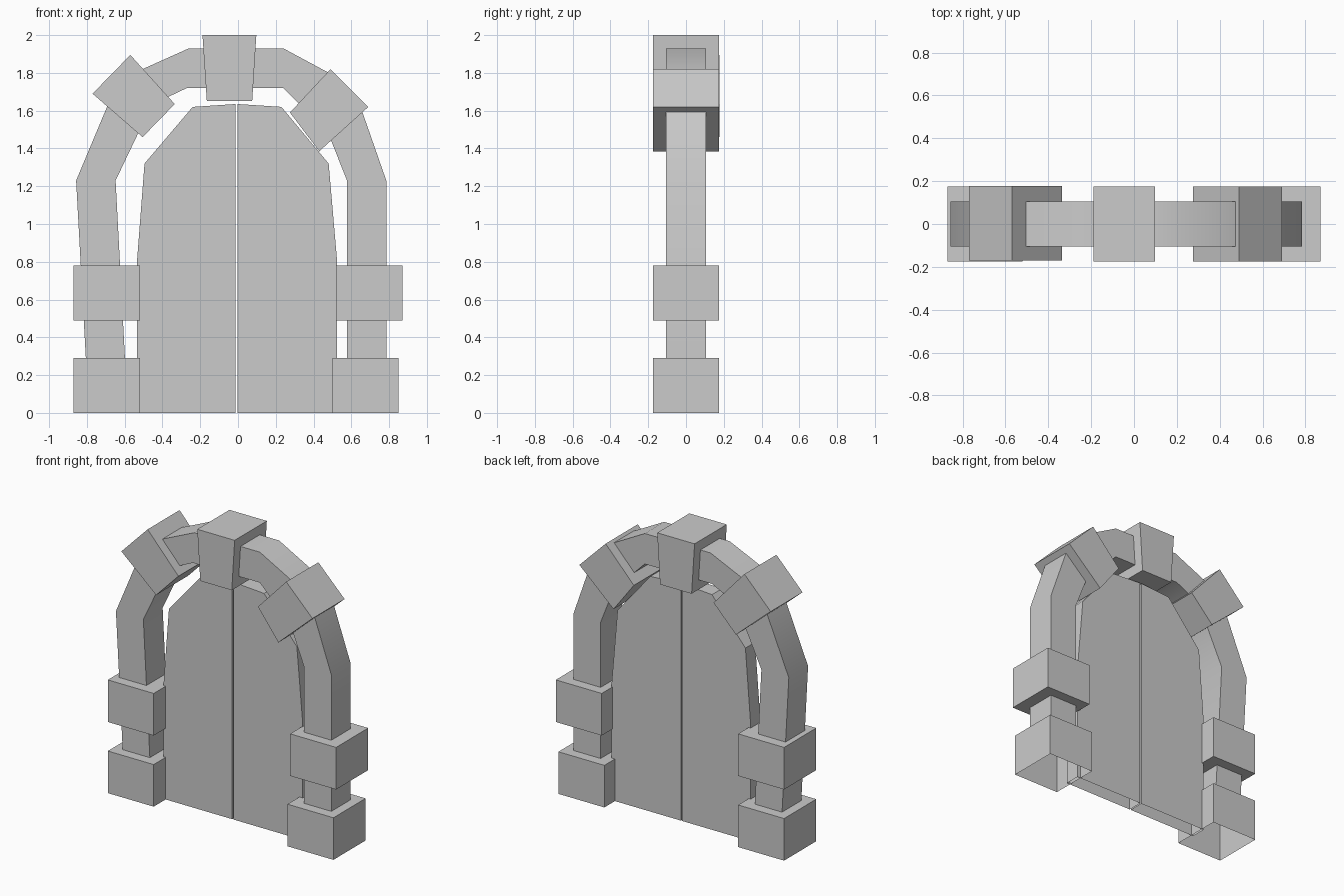
import bpy, bmesh, math

if "Cube" in bpy.data.objects:
    bpy.data.objects.remove(bpy.data.objects["Cube"])


def make_object(name, bm, smooth=False):
    bmesh.ops.recalc_face_normals(bm, faces=bm.faces)
    mesh = bpy.data.meshes.new(name)
    bm.to_mesh(mesh)
    bm.free()
    obj = bpy.data.objects.new(name, mesh)
    bpy.context.collection.objects.link(obj)
    if smooth:
        mesh.shade_smooth()
        mesh.set_sharp_from_angle(angle=math.radians(35))
    return obj


def slab(name, profile, y0, y1, open_bottom=False):
    """Extrude an x-z outline along y; optionally leave out faces on the ground."""
    bm = bmesh.new()
    face = bm.faces.new([bm.verts.new((x, y0, z)) for x, z in profile])
    new = bmesh.ops.extrude_face_region(bm, geom=[face])["geom"]
    for v in new:
        if isinstance(v, bmesh.types.BMVert):
            v.co.y = y1
    bmesh.ops.recalc_face_normals(bm, faces=bm.faces)
    if open_bottom:
        ground = [f for f in bm.faces if all(v.co.z < 1e-4 for v in f.verts)]
        bmesh.ops.delete(bm, geom=ground, context='FACES')
    return make_object(name, bm)


def rect(x0, x1, z0, z1):
    return [(x0, z0), (x1, z0), (x1, z1), (x0, z1)]


def beam(name, outer, inner, y=0.105):
    """Square-section beam swept through matching outer and inner points."""
    bm = bmesh.new()
    rings = [[bm.verts.new(c) for c in ((a, -y, b), (c, -y, d), (c, y, d), (a, y, b))]
             for (a, b), (c, d) in zip(outer, inner)]
    for r, s in zip(rings, rings[1:]):
        for i in range(4):
            j = (i + 1) % 4
            bm.faces.new((r[i], r[j], s[j], s[i]))
    return make_object(name, bm, smooth=True)


D = 0.175  # half depth of the stone blocks

# Base blocks, hollow underneath
slab("base_block_left", rect(-0.87, -0.52, 0, 0.29), -D, D, True)
slab("base_block_right", rect(0.50, 0.85, 0, 0.29), -D, D, True)

# Blocks halfway up the posts
slab("post_block_left", rect(-0.87, -0.52, 0.49, 0.78), -D, D)
slab("post_block_right", rect(0.52, 0.87, 0.49, 0.78), -D, D)

# Tilted shoulder blocks
slab("shoulder_block_left",
     [(-0.77, 1.69), (-0.505, 1.46), (-0.335, 1.635), (-0.57, 1.895)], -D + 0.005, D + 0.003)
slab("shoulder_block_right",
     [(0.275, 1.59), (0.43, 1.385), (0.69, 1.62), (0.49, 1.82)], -D, D)

# Keystone
slab("keystone", [(-0.165, 1.65), (0.075, 1.65), (0.097, 2.0), (-0.188, 2.0)], -D, D)

# Posts that bend in towards the shoulders
beam("post_left", [(-0.805, 0.28), (-0.857, 1.23), (-0.66, 1.70)],
     [(-0.598, 0.28), (-0.648, 1.23), (-0.50, 1.54)])
beam("post_right", [(0.785, 0.28), (0.785, 1.23), (0.635, 1.66)],
     [(0.577, 0.28), (0.577, 1.23), (0.47, 1.50)])

# Arch pieces between shoulders and keystone
beam("arch_left", [(-0.55, 1.80), (-0.26, 1.93), (-0.15, 1.93)],
     [(-0.45, 1.635), (-0.27, 1.72), (-0.13, 1.72)])
beam("arch_right", [(0.50, 1.79), (0.24, 1.93), (0.06, 1.93)],
     [(0.36, 1.60), (0.24, 1.72), (0.05, 1.72)])

# Two door leaves with a narrow gap, open underneath
slab("door_left", [(-0.535, 0), (-0.013, 0), (-0.013, 1.635), (-0.24, 1.62),
                   (-0.495, 1.32), (-0.535, 0.80)], -0.045, 0.06, True)
slab("door_right", [(-0.002, 0), (0.525, 0), (0.525, 0.80), (0.48, 1.32),
                    (0.23, 1.62), (-0.002, 1.635)], -0.045, 0.06, True)
